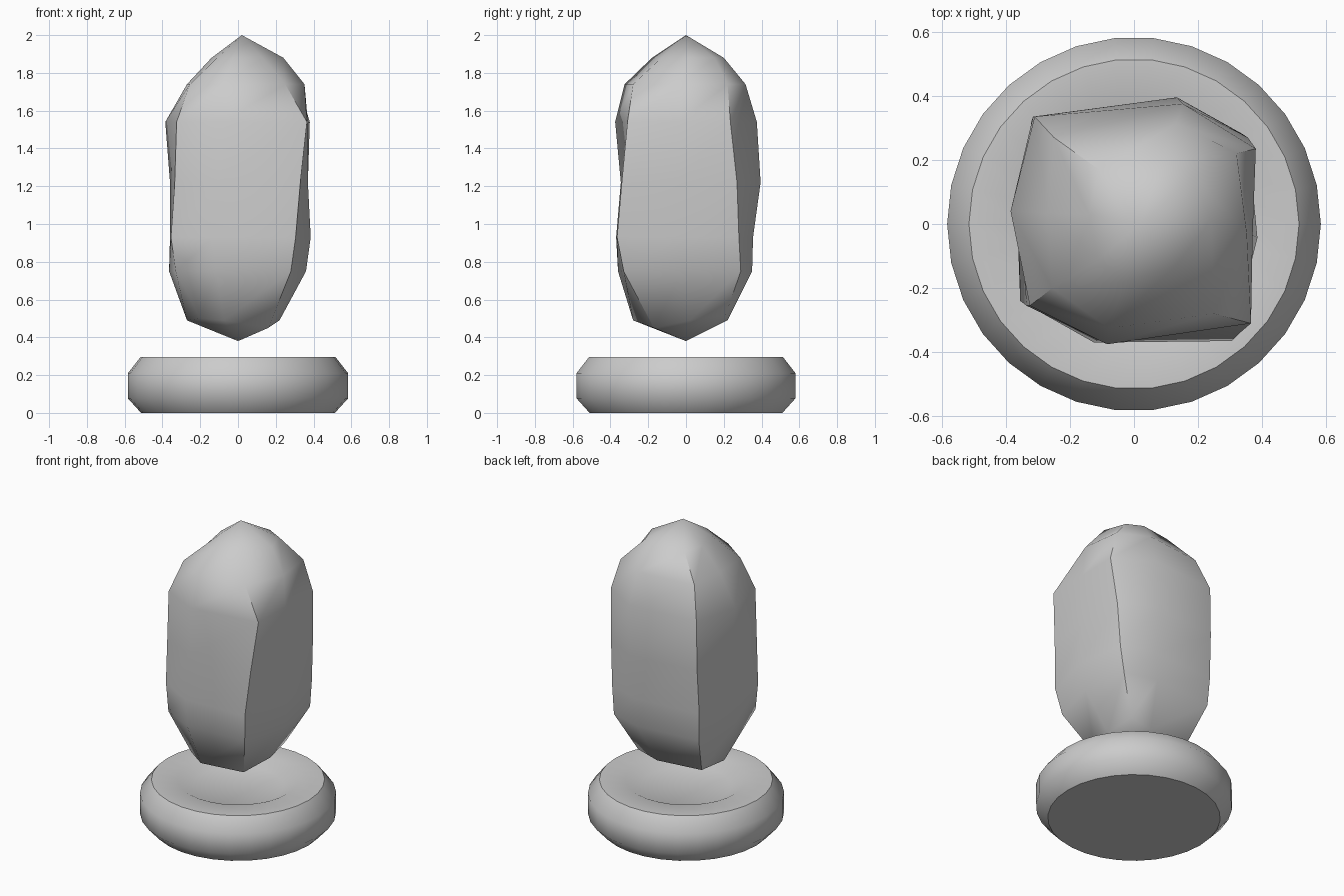
import bpy, bmesh, math

if "Cube" in bpy.data.objects:
    bpy.data.objects.remove(bpy.data.objects["Cube"])


def finish(name, bm, angle):
    bmesh.ops.recalc_face_normals(bm, faces=bm.faces)
    me = bpy.data.meshes.new(name)
    bm.to_mesh(me)
    bm.free()
    ob = bpy.data.objects.new(name, me)
    bpy.context.collection.objects.link(ob)
    bpy.ops.object.select_all(action='DESELECT')
    bpy.context.view_layer.objects.active = ob
    ob.select_set(True)
    bpy.ops.object.shade_smooth_by_angle(angle=math.radians(angle))
    return ob


def loft(name, rings, bottom=None, top=None, angle=40):
    """Skin closed rings of points; each end is a point or a flat cap."""
    bm = bmesh.new()
    loops = [[bm.verts.new(p) for p in r] for r in rings]
    n = len(loops[0])
    for a, b in zip(loops, loops[1:]):
        for i in range(n):
            j = (i + 1) % n
            bm.faces.new((a[i], a[j], b[j], b[i]))
    for loop, tip in ((loops[0], bottom), (loops[-1], top)):
        if tip:
            t = bm.verts.new(tip)
            for i in range(n):
                bm.faces.new((loop[i], loop[(i + 1) % n], t))
        else:
            bm.faces.new(loop)
    return finish(name, bm, angle)


# Round pedestal with a shallow dished top (radius, height)
profile = [(0.513, 0), (0.583, 0.077), (0.583, 0.21), (0.515, 0.297),
           (0.36, 0.297), (0.27, 0.253)]
SIDES = 30
loft("pedestal",
     [[(r * math.cos(math.tau * i / SIDES), r * math.sin(math.tau * i / SIDES), z)
       for i in range(SIDES)] for r, z in profile], angle=45)

# Floating crystal: height, four corners (front left, front right, back right,
# back left), then the reach of the front, right, back and left faces
sections = [
    (0.49, (-.20, -.20), (.16, -.17), (.20, .21), (-.24, .18), (-.28, .22, .22, -.27)),
    (0.75, (-.33, -.25), (.28, -.33), (.32, .29), (-.31, .31), (-.36, .36, .35, -.365)),
    (0.93, (-.355, -.24), (.305, -.365), (.34, .28), (-.32, .32), (-.37, .385, .355, -.36)),
    (1.22, (-.335, -.255), (.33, -.34), (.355, .27), (-.315, .335), (-.345, .37, .395, -.36)),
    (1.54, (-.325, -.255), (.365, -.31), (.38, .235), (-.31, .335), (-.375, .37, .375, -.385)),
    (1.74, (-.255, -.20), (.25, -.28), (.32, .22), (-.25, .27), (-.325, .352, .315, -.27)),
    (1.88, (-.11, -.11), (.13, -.13), (.19, .15), (-.11, .17), (-.18, .24, .20, -.14)),
]
split = (0.35, 0.5, 0.33, 0.5)   # where each face's bulge sits along it
rings = []
for k, sec in enumerate(sections):
    z, corners, reach = sec[0], sec[1:5], sec[5]
    ring = []
    for i in range(4):
        (x0, y0), (x1, y1) = corners[i], corners[(i + 1) % 4]
        mx, my = x0 + (x1 - x0) * split[i], y0 + (y1 - y0) * split[i]
        if i % 2 == 0:
            my = reach[i]
        else:
            mx = reach[i]
        tilt = (0.01, -0.04, 0.03, 0.0)[i] if k == 0 else 0
        ring += [(x0, y0, z + tilt), (mx, my, z)]
    rings.append(ring)
loft("crystal", rings, bottom=(0, 0, 0.38), top=(0.02, 0, 2.0), angle=45)
